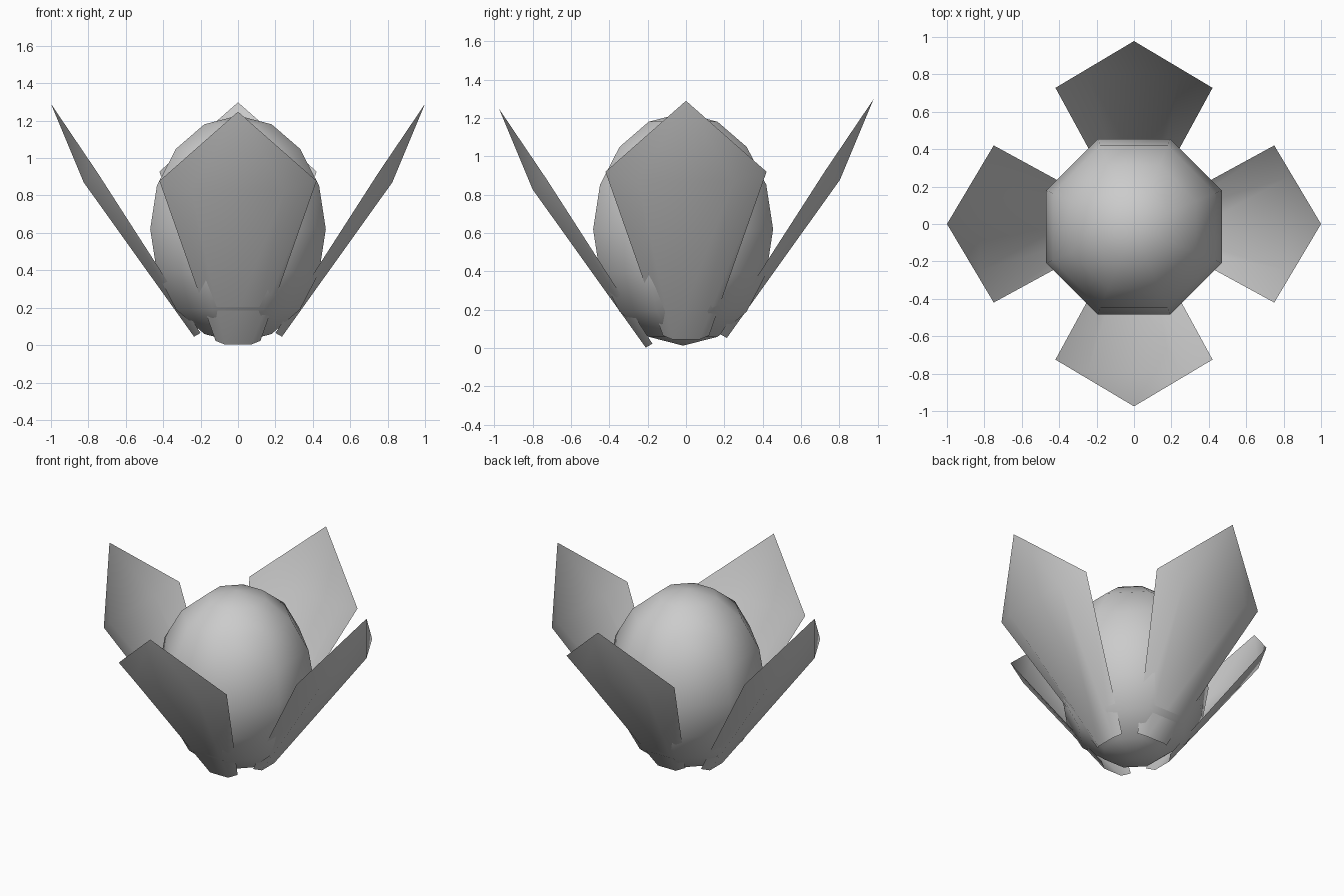
import bpy
from math import radians
from mathutils import Matrix

if "Cube" in bpy.data.objects:
    bpy.data.objects.remove(bpy.data.objects["Cube"])


def add_mesh(name, verts, faces):
    mesh = bpy.data.meshes.new(name)
    mesh.from_pydata(verts, [], faces)
    mesh.shade_smooth()
    obj = bpy.data.objects.new(name, mesh)
    bpy.context.collection.objects.link(obj)
    return obj


# Low-poly egg in the middle, flat sides facing the axes
bpy.ops.mesh.primitive_uv_sphere_add(segments=8, ring_count=8, radius=1)
egg = bpy.context.object
egg.name = "egg_bud"
egg.data.transform(Matrix.Translation((0, -0.015, 0.62))
                   @ Matrix.Diagonal((0.508, 0.508, 0.607, 1))
                   @ Matrix.Rotation(radians(22.5), 4, 'Z'))
egg.data.shade_smooth()

# One cupped petal leaning towards +x: flat centre strip, sides bent inwards
PETAL = [
    (0.20, -0.12, 0.065), (0.235, -0.07, 0.045),
    (0.235, 0.07, 0.045), (0.20, 0.12, 0.065),
    (0.75, -0.42, 0.92), (0.825, -0.25, 0.87),
    (0.825, 0.25, 0.87), (0.75, 0.42, 0.92),
    (1.00, 0.0, 1.29),
]
FACES = [(0, 1, 5, 4), (1, 2, 6, 5), (2, 3, 7, 6),
         (4, 5, 8), (5, 6, 8), (6, 7, 8)]

# Four petals: name, turn, outward shift, height shift
for name, turn, out, lift in (("right_petal", 0, 0, 0),
                              ("back_petal", 90, -0.022, 0.008),
                              ("left_petal", 180, 0, 0),
                              ("front_petal", 270, -0.025, -0.042)):
    petal = add_mesh(name, PETAL, FACES)
    petal.data.transform(Matrix.Rotation(radians(turn), 4, 'Z')
                         @ Matrix.Translation((out, 0, lift)))
